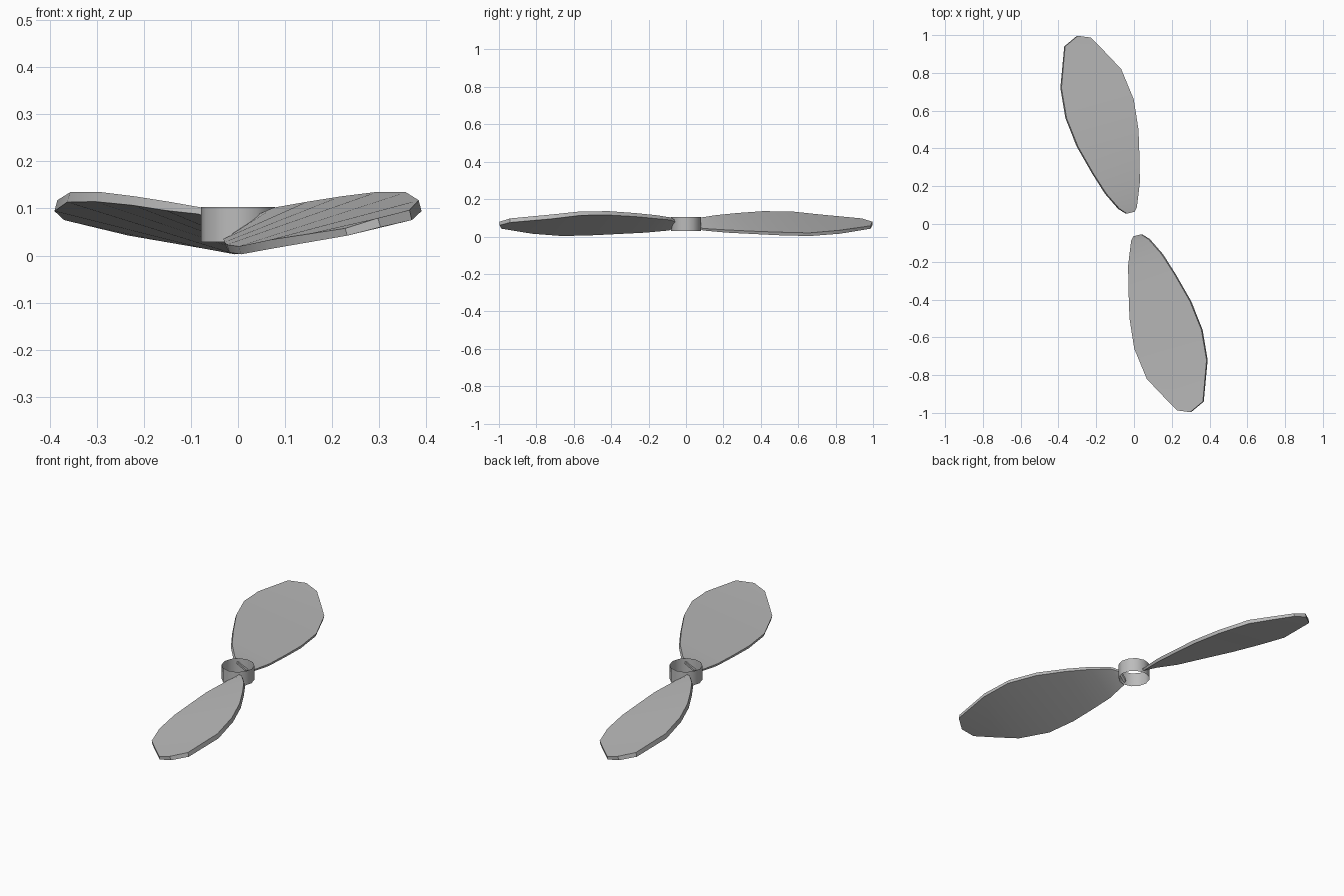
import bpy
import bmesh
import math
from mathutils import Vector, Matrix

cube = bpy.data.objects.get("Cube")
if cube:
    bpy.data.objects.remove(cube)

grey = bpy.data.materials.new("plain grey")
grey.use_nodes = True
colour = (0.5, 0.5, 0.5, 1)
grey.diffuse_color = colour
grey.node_tree.nodes["Principled BSDF"].inputs["Base Color"].default_value = colour


def add_object(name, bm, angle):
    bmesh.ops.recalc_face_normals(bm, faces=bm.faces)
    mesh = bpy.data.meshes.new(name)
    bm.to_mesh(mesh)
    bm.free()
    obj = bpy.data.objects.new(name, mesh)
    mesh.materials.append(grey)
    bpy.context.collection.objects.link(obj)
    bpy.ops.object.select_all(action="DESELECT")
    obj.select_set(True)
    bpy.context.view_layer.objects.active = obj
    bpy.ops.object.shade_smooth_by_angle(angle=math.radians(angle))
    return obj


# Blade stations from root to tip: low edge point, high edge point, thickness
STATIONS = [
    ((0.00, -0.065, 0.05), (0.04, -0.055, 0.08), 0.012),
    ((-0.012, -0.09, 0.038), (0.08, -0.08, 0.095), 0.016),
    ((-0.028, -0.22, 0.028), (0.15, -0.16, 0.105), 0.02),
    ((-0.026, -0.36, 0.021), (0.22, -0.27, 0.116), 0.02),
    ((-0.021, -0.50, 0.015), (0.30, -0.41, 0.125), 0.022),
    ((0.004, -0.66, 0.011), (0.36, -0.56, 0.124), 0.022),
    ((0.07, -0.82, 0.024), (0.387, -0.72, 0.106), 0.024),
    ((0.15, -0.905, 0.037), (0.367, -0.94, 0.086), 0.022),
    ((0.23, -0.987, 0.05), (0.30, -0.996, 0.07), 0.02),
]


def make_blade(name, turn):
    bm = bmesh.new()
    rings = []
    for low, high, thick in STATIONS:
        low, high = Vector(low), Vector(high)
        chord = high - low
        # Thickness is laid across the tilted chord, thinner at the low edge
        normal = Vector((-chord.z, 0, chord.x)).normalized()
        points = [low + normal * thick * 0.4, high + normal * thick * 0.5,
                  high - normal * thick * 0.5, low - normal * thick * 0.4]
        rings.append([bm.verts.new(p) for p in points])
    for a, b in zip(rings, rings[1:]):
        for i in range(4):
            j = (i + 1) % 4
            bm.faces.new((a[i], a[j], b[j], b[i]))
    bm.faces.new(rings[0])
    bm.faces.new(rings[-1])
    bm.transform(Matrix.Rotation(turn, 4, "Z"))
    return add_object(name, bm, 35)


make_blade("front_blade", 0)
make_blade("back_blade", math.pi)

# Open tube hub
bm = bmesh.new()
bmesh.ops.create_cone(bm, cap_ends=False, segments=12, radius1=0.079,
                      radius2=0.079, depth=0.075,
                      matrix=Matrix.Translation((0, 0, 0.066)))
add_object("hub", bm, 40)
